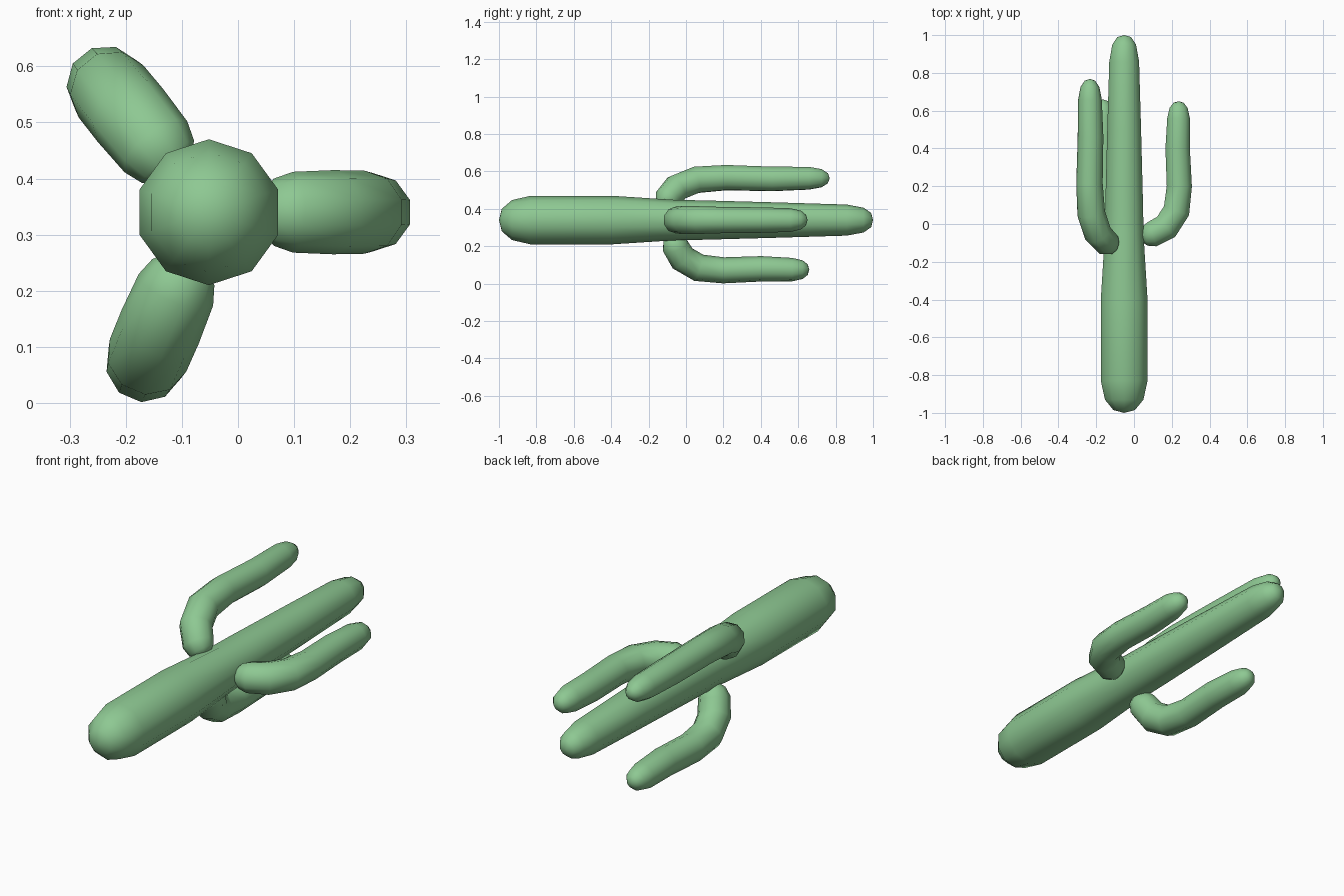
import bpy, bmesh, math
from mathutils import Vector

if "Cube" in bpy.data.objects:
    bpy.data.objects.remove(bpy.data.objects["Cube"])

SIDES = 10
AXIS = Vector((-0.052, 0, 0.34))  # trunk runs along y through this point

green = bpy.data.materials.new("cactus green")
green.diffuse_color = (0.27, 0.58, 0.29, 1)
green.use_nodes = True
green.node_tree.nodes["Principled BSDF"].inputs["Base Color"].default_value = green.diffuse_color


def tube(name, stations, side):
    """Round tube through (point, radius) stations; 'side' is normal to the path plane."""
    pts = [p for p, r in stations]
    bm = bmesh.new()
    start, end = bm.verts.new(pts[0]), bm.verts.new(pts[-1])
    rings = []
    for i in range(1, len(pts) - 1):
        tangent = ((pts[i] - pts[i - 1]).normalized() + (pts[i + 1] - pts[i]).normalized()).normalized()
        up = tangent.cross(side).normalized()
        ring = []
        for k in range(SIDES):
            a = 2 * math.pi * k / SIDES
            ring.append(bm.verts.new(pts[i] + stations[i][1] * (math.cos(a) * side + math.sin(a) * up)))
        rings.append(ring)
    for k in range(SIDES):
        n = (k + 1) % SIDES
        bm.faces.new((start, rings[0][n], rings[0][k]))
        bm.faces.new((end, rings[-1][k], rings[-1][n]))
        for a, b in zip(rings, rings[1:]):
            bm.faces.new((a[k], a[n], b[n], b[k]))
    bmesh.ops.recalc_face_normals(bm, faces=bm.faces)
    for f in bm.faces:
        f.smooth = True
    mesh = bpy.data.meshes.new(name)
    bm.to_mesh(mesh)
    bm.free()
    mesh.materials.append(green)
    obj = bpy.data.objects.new(name, mesh)
    bpy.context.collection.objects.link(obj)


# Trunk: (y, radius), thick at the base and tapering to the tip
trunk = [(-1, 0), (-0.985, 0.06), (-0.93, 0.107), (-0.83, 0.13), (-0.4, 0.13),
         (-0.06, 0.108), (0.1, 0.105), (0.5, 0.094), (0.86, 0.083),
         (0.95, 0.066), (0.99, 0.038), (1, 0)]
tube("trunk", [(AXIS + Vector((0, y, 0)), r) for y, r in trunk], Vector((0, 0, 1)))

# Arms: (distance from trunk axis, y, radius), bending to run along the trunk
arm = [(0.085, -0.06, 0), (0.093, -0.06, 0.036), (0.116, -0.058, 0.06),
       (0.15, -0.053, 0.072), (0.222, -0.015, 0.075), (0.277, 0.07, 0.074),
       (0.292, 0.2, 0.07), (0.283, 0.4, 0.068), (0.288, 0.56, 0.063),
       (0.288, 0.615, 0.05), (0.288, 0.642, 0.028), (0.288, 0.65, 0)]

for name, angle, first_y, stretch in (("right_arm", 0, -0.06, 1.0),
                                      ("upper_left_arm", 129, -0.105, 1.23),
                                      ("lower_left_arm", 247, -0.065, 1.02)):
    a = math.radians(angle)
    out = Vector((math.cos(a), 0, math.sin(a)))
    side = Vector((-math.sin(a), 0, math.cos(a)))
    tube(name, [(AXIS + out * d + Vector((0, first_y + (y + 0.06) * stretch, 0)), r)
                for d, y, r in arm], side)
